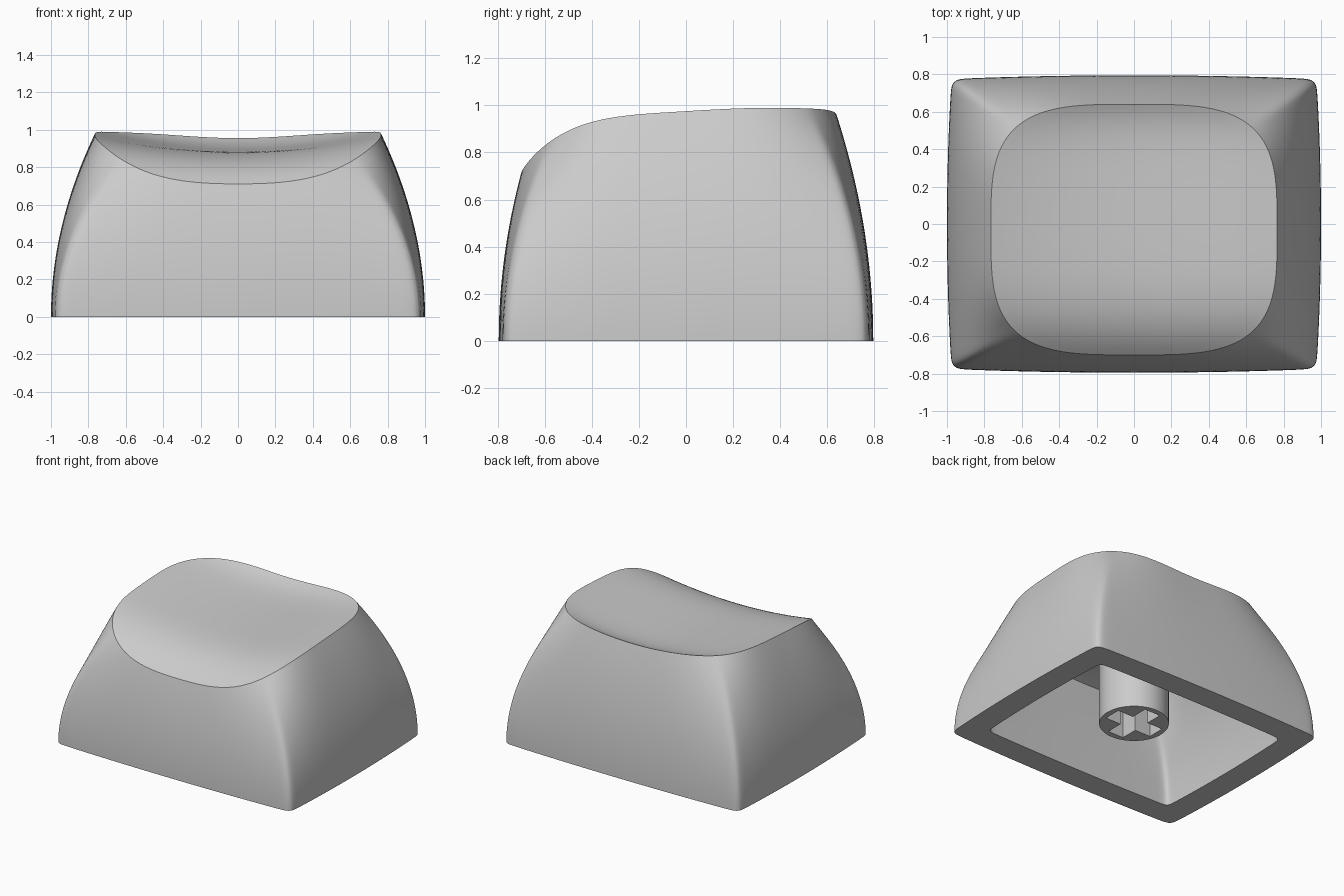
import bpy, bmesh, math
from mathutils import Vector

old = bpy.data.objects.get("Cube")
if old:
    bpy.data.objects.remove(old, do_unlink=True)

# Single plastic colour
plastic = bpy.data.materials.new("light grey plastic")
plastic.use_nodes = True
grey = (0.6, 0.6, 0.6, 1)
plastic.diffuse_color = grey
plastic.node_tree.nodes["Principled BSDF"].inputs["Base Color"].default_value = grey

HALF = 24      # segments per half side of the outline
CENTRE_Y = -0.03


def make_object(name, bm):
    bmesh.ops.recalc_face_normals(bm, faces=bm.faces)
    mesh = bpy.data.meshes.new(name)
    bm.to_mesh(mesh)
    bm.free()
    mesh.materials.append(plastic)
    obj = bpy.data.objects.new(name, mesh)
    bpy.context.collection.objects.link(obj)
    return obj


def smooth(obj, degrees):
    bpy.ops.object.select_all(action='DESELECT')
    obj.select_set(True)
    bpy.context.view_layer.objects.active = obj
    bpy.ops.object.shade_smooth_by_angle(angle=math.radians(degrees))


def square_directions():
    """Points around a unit square, closer together towards the corners."""
    us = [math.sin(math.pi / 2 * i / HALF) for i in range(-HALF, HALF)]
    pts = []
    for quarter in range(4):
        c, s = [(1, 0), (0, 1), (-1, 0), (0, -1)][quarter]
        pts += [(c - s * u, s + c * u) for u in us]
    return pts


DIRS = square_directions()


def outline(hx, hy, power, bulge=0.0, cy=0.0):
    """Rounded rectangle with gently bowed sides."""
    pts = []
    for dx, dy in DIRS:
        r = (abs(dx) ** power + abs(dy) ** power) ** (-1 / power)
        r *= 1 - bulge * min(abs(dx), abs(dy)) ** 2
        pts.append((hx * dx * r, cy + hy * dy * r))
    return pts


def dish(x, y):
    """Height of the scooped top."""
    z = 0.885 + 0.03 * y + (0.74 * y ** 6 if y > 0 else -0.64 * y ** 4)
    return z + (0.09 + 0.03 * y) * (x / 0.765) ** 2


def dish_rings(rim, drop, steps):
    """Rings from near the centre out to the rim."""
    for i in range(1, steps + 1):
        k = i / steps
        pts = [(x * k, CENTRE_Y + (y - CENTRE_Y) * k) for x, y in rim]
        yield [(x, y, dish(x, y) - drop) for x, y in pts]


def wall_rings(base, rim, drop, steps):
    """Curved wall rings from the base up to just below the rim."""
    for i in range(steps):
        s = i / steps
        yield [(bx + (rx - bx) * s * s, by + (ry - by) * s * s,
                s * (dish(rx, ry) - drop))
               for (bx, by), (rx, ry) in zip(base, rim)]


# Cap shell: scooped top, outer wall, bottom lip and hollow inside
outer_base = outline(1.0, 0.795, 40, 0.025)
outer_rim = outline(0.765, 0.67, 3.5, 0, CENTRE_Y)
inner_base = outline(0.815, 0.61, 40, 0.02)
inner_rim = outline(0.61, 0.5, 5, 0, CENTRE_Y)
ROOF = 0.18

rings = list(dish_rings(outer_rim, 0, 20))
rings += reversed(list(wall_rings(outer_base, outer_rim, 0, 24)))
rings += wall_rings(inner_base, inner_rim, ROOF, 16)
rings += reversed(list(dish_rings(inner_rim, ROOF, 10)))

bm = bmesh.new()
loops = [[bm.verts.new(p) for p in ring] for ring in rings]
count = len(DIRS)
for a, b in zip(loops, loops[1:]):
    for i in range(count):
        j = (i + 1) % count
        bm.faces.new((a[i], a[j], b[j], b[i]))
for ring, drop in ((loops[0], 0), (loops[-1], ROOF)):
    tip = bm.verts.new((0, CENTRE_Y, dish(0, CENTRE_Y) - drop))
    for i in range(count):
        bm.faces.new((tip, ring[i], ring[(i + 1) % count]))
shell = make_object("cap_shell", bm)
smooth(shell, 28)

# Mounting stem under the roof
STEM_BOTTOM, STEM_TOP = 0.09, 0.76
bm = bmesh.new()
bmesh.ops.create_cone(bm, cap_ends=True, segments=64, radius1=0.238, radius2=0.238,
                      depth=STEM_TOP - STEM_BOTTOM)
bmesh.ops.translate(bm, verts=bm.verts, vec=(0, 0, (STEM_TOP + STEM_BOTTOM) / 2))
stem = make_object("mounting_stem", bm)

# Cross-shaped socket cut into the stem
LONG, THIN = 0.195, 0.065
quarter = [(LONG, -THIN), (LONG, THIN), (THIN, THIN)]
bm = bmesh.new()
profile = []
for c, s in ((1, 0), (0, 1), (-1, 0), (0, -1)):
    profile += [bm.verts.new((c * x - s * y, s * x + c * y, 0)) for x, y in quarter]
face = bm.faces.new(profile)
raised = bmesh.ops.extrude_face_region(bm, geom=[face])["geom"]
bmesh.ops.translate(bm, vec=Vector((0, 0, 0.5)),
                    verts=[g for g in raised if isinstance(g, bmesh.types.BMVert)])
cutter = make_object("socket_cutter", bm)
cutter.hide_render = True

cut = stem.modifiers.new("socket", 'BOOLEAN')
cut.operation = 'DIFFERENCE'
cut.solver = 'EXACT'
cut.object = cutter
bpy.context.view_layer.objects.active = stem
bpy.ops.object.modifier_apply(modifier=cut.name)
bpy.data.objects.remove(cutter, do_unlink=True)
smooth(stem, 30)
